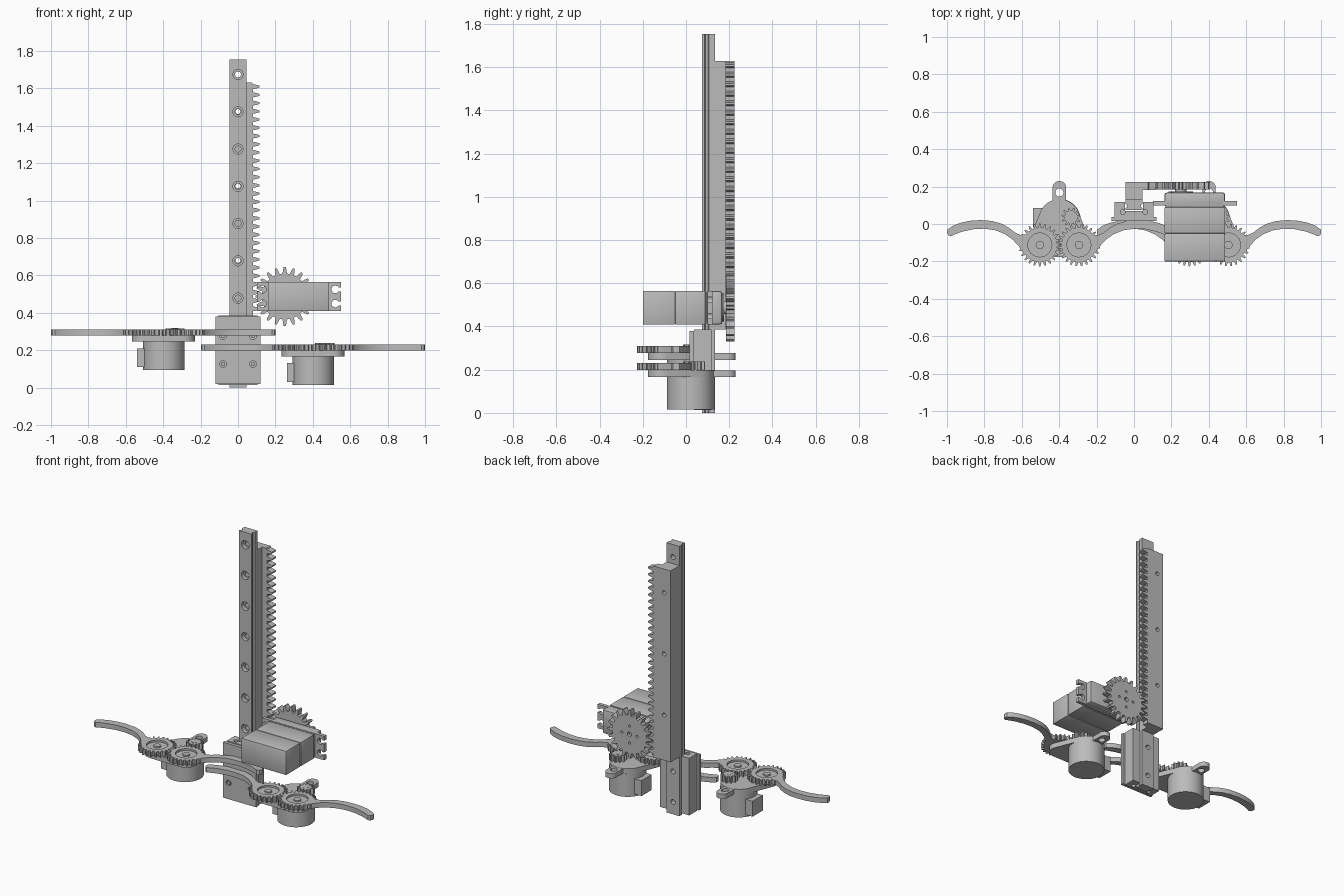
import bpy
import bmesh
from math import sin, cos, pi, radians

cube = bpy.data.objects.get("Cube")
if cube:
    bpy.data.objects.remove(cube, do_unlink=True)

grey = bpy.data.materials.new("plain grey")
grey.use_nodes = True
tone = (0.5, 0.5, 0.5, 1)
grey.diffuse_color = tone
grey.node_tree.nodes["Principled BSDF"].inputs["Base Color"].default_value = tone
parts = []


def finish(name, bm):
    bmesh.ops.recalc_face_normals(bm, faces=bm.faces)
    mesh = bpy.data.meshes.new(name)
    bm.to_mesh(mesh)
    bm.free()
    mesh.materials.append(grey)
    obj = bpy.data.objects.new(name, mesh)
    bpy.context.collection.objects.link(obj)
    parts.append(obj)
    return obj


def place(p, h, axis):
    return (p[0], p[1], h) if axis == "Z" else (p[0], h, p[1])


def prism(name, pts, lo, hi, axis="Z"):
    """Extrude a flat outline along Z (outline in x,y) or Y (outline in x,z)."""
    bm = bmesh.new()
    rings = [[bm.verts.new(place(p, h, axis)) for p in pts] for h in (lo, hi)]
    for ring in rings:
        bm.faces.new(ring)
    n = len(pts)
    for i in range(n):
        j = (i + 1) % n
        bm.faces.new((rings[0][i], rings[0][j], rings[1][j], rings[1][i]))
    return finish(name, bm)


def hull(name, pts, lo, hi):
    bm = bmesh.new()
    for p in pts:
        for h in (lo, hi):
            bm.verts.new((p[0], p[1], h))
    bmesh.ops.convex_hull(bm, input=bm.verts)
    loose = [v for v in bm.verts if not v.link_faces]
    bmesh.ops.delete(bm, geom=loose, context="VERTS")
    bmesh.ops.dissolve_limit(bm, angle_limit=0.01, verts=bm.verts, edges=bm.edges)
    return finish(name, bm)


def circle(x, y, r, n=32):
    return [(x + r * cos(2 * pi * i / n), y + r * sin(2 * pi * i / n)) for i in range(n)]


def rect(x0, x1, y0, y1):
    return [(x0, y0), (x1, y0), (x1, y1), (x0, y1)]


def gear(x, y, n, root, tip, phase=0.0):
    """Outline with tapered teeth; phase is in tooth pitches."""
    pts = []
    for i in range(n):
        for f, r in ((-0.3, root), (-0.22, (root + tip) / 2), (-0.11, tip),
                     (0.11, tip), (0.22, (root + tip) / 2), (0.3, root)):
            a = 2 * pi * (i + f + phase) / n
            pts.append((x + r * cos(a), y + r * sin(a)))
    return pts


def combine(obj, other, op="DIFFERENCE"):
    other.hide_render = True
    mod = obj.modifiers.new("combine", "BOOLEAN")
    mod.operation, mod.object, mod.solver = op, other, "EXACT"
    bpy.context.view_layer.objects.active = obj
    bpy.ops.object.modifier_apply(modifier=mod.name)
    parts.remove(other)
    bpy.data.objects.remove(other, do_unlink=True)


def drill(obj, x, y, r, lo, hi, axis="Z"):
    combine(obj, prism("cutter", circle(x, y, r, 24), lo, hi, axis))


def bevel(obj, width):
    mod = obj.modifiers.new("bevel", "BEVEL")
    mod.width, mod.segments = width, 2
    bpy.context.view_layer.objects.active = obj
    bpy.ops.object.modifier_apply(modifier=mod.name)


# Guide rail with side grooves and counterbored holes
half = [(0.046, 0.074), (0.046, 0.085), (0.037, 0.09), (0.037, 0.102),
        (0.046, 0.107), (0.046, 0.134)]
rail = prism("guide_rail", half + [(-x, y) for x, y in reversed(half)], 0, 1.755)
for k in range(9):
    z = 0.08 + 0.1992 * k
    drill(rail, 0, z, 0.016, 0, 0.2, "Y")
    drill(rail, 0, z, 0.027, 0, 0.1, "Y")

# Toothed rack on the back of the rail
pitch, axis_x, axis_z = 0.044, 0.25, 0.487
outline = [(-0.046, 1.63), (-0.046, 0.385), (0.08, 0.385)]
for k in range(-2, 26):
    z = axis_z + (k + 0.5) * pitch
    outline += [(0.08, z - 0.3 * pitch), (0.098, z - 0.22 * pitch), (0.115, z - 0.11 * pitch),
                (0.115, z + 0.11 * pitch), (0.098, z + 0.22 * pitch), (0.08, z + 0.3 * pitch)]
outline.append((0.075, 1.63))
rack = prism("toothed_rack", outline, 0.183, 0.225, "Y")
combine(rack, prism("rack_base", rect(-0.046, 0.046, 0.385, 1.63), 0.134, 0.183, "Y"), "UNION")
for z in (0.68, 1.078, 1.476):
    drill(rack, 0, z, 0.013, 0.12, 0.3, "Y")

# Sliding carriage around the rail
half = [(0.105, 0.036), (0.105, 0.117), (0.049, 0.117), (0.049, 0.07)]
carriage = prism("carriage_block", half + [(-x, y) for x, y in reversed(half)], 0.014, 0.386)
flange = prism("carriage_flange", rect(-0.12, 0.12, 0.02, 0.38), 0.016, 0.037, "Y")
for x in (-0.08, 0.08):
    drill(carriage, x * 0.74, 0.065, 0.014, 0.36, 0.5)
    drill(carriage, x * 0.74, 0.065, 0.014, -0.1, 0.04)
    for z in (0.125, 0.275):
        drill(flange, x, z, 0.018, 0, 0.03, "Y")
        prism("carriage_screw", circle(x, z, 0.011, 16), 0.018, 0.036, "Y")

# Servo that drives the rack
sx0, sx1, sz0, sz1 = 0.163, 0.487, 0.409, 0.565
for name, lo, hi in (("servo_rear_case", -0.2, -0.053), ("servo_middle_case", -0.05, 0.09)):
    bevel(prism(name, rect(sx0, sx1, sz0, sz1), lo, hi, "Y"), 0.004)
prism("servo_seam", rect(sx0 + 0.006, sx1 - 0.006, sz0 + 0.006, sz1 - 0.006), -0.06, 0.1, "Y")
bevel(prism("servo_gear_case", rect(sx0, sx1, sz0, sz1), 0.093, 0.168, "Y"), 0.012)
ears = prism("servo_ears", rect(0.102, 0.55, sz0, sz1), 0.1, 0.123, "Y")
for x, x0, x1 in ((0.132, 0.05, 0.132), (0.52, 0.52, 0.6)):
    for z in (axis_z - 0.038, axis_z + 0.038):
        drill(ears, x, z, 0.02, 0, 0.2, "Y")
        combine(ears, prism("slot", rect(x0, x1, z - 0.011, z + 0.011), 0, 0.2, "Y"))
prism("servo_boss", circle(axis_x, axis_z, 0.065), 0.16, 0.175, "Y")
prism("servo_shaft", circle(axis_x, axis_z, 0.03), 0.16, 0.19, "Y")
pinion = prism("rack_pinion", gear(axis_x, axis_z, 20, 0.123, 0.157), 0.185, 0.225, "Y")
drill(pinion, axis_x, axis_z, 0.015, 0.205, 0.3, "Y")
for x, z in circle(axis_x, axis_z, 0.055, 4):
    drill(pinion, x, z, 0.008, 0.1, 0.3, "Y")

# Outline of one curved gripper finger, relative to the gripper centre
finger = [(-0.598, -0.03), (-0.57, -0.01), (-0.53, 0.006), (-0.48, 0.017), (-0.42, 0.021),
          (-0.36, 0.016), (-0.31, 0.002), (-0.27, -0.02), (-0.235, -0.047), (-0.205, -0.06),
          (-0.17, -0.055), (-0.12, -0.11), (-0.16, -0.18), (-0.195, -0.15), (-0.22, -0.115),
          (-0.25, -0.083), (-0.29, -0.055), (-0.34, -0.034), (-0.4, -0.025), (-0.46, -0.028),
          (-0.52, -0.041), (-0.56, -0.056), (-0.58, -0.066), (-0.594, -0.06), (-0.6, -0.045)]

# Two identical motor grippers, one set lower than the other
for side, cx, top in (("right", -0.399, 0.31), ("left", 0.401, 0.23)):
    low = top - 0.032
    base = top - 0.065
    gy = -0.112
    for s, label in ((-1, "outer" if cx < 0 else "inner"), (1, "inner" if cx < 0 else "outer")):
        gx = cx + s * 0.1045
        name = f"{side}_{label}_finger"
        body = prism(name, gear(gx, gy, 24, 0.093, 0.114, 0 if s < 0 else 0.5), low, top)
        arm = prism("arm", [(cx - s * x, y) for x, y in finger], low, top)
        combine(body, arm, "UNION")
        drill(body, gx, gy, 0.064, top - 0.012, top + 0.1)
        prism(f"{name}_screw", circle(gx, gy, 0.022, 20), low, top - 0.003)

    # Mounting plate with a rear tab
    pts = circle(cx - 0.1045, gy, 0.064) + circle(cx + 0.1045, gy, 0.064) + circle(cx, 0.023, 0.11)
    hull(f"{side}_mount_plate", pts, base, low)
    tab = hull(f"{side}_mount_tab", circle(cx, 0.194, 0.036) + circle(cx, 0.09, 0.036),
               base + 0.001, low - 0.001)
    drill(tab, cx, 0.168, 0.022, 0, 1)

    # Motor, terminal box and drive pinion
    motor = prism(f"{side}_motor", circle(cx + 0.002, 0.023, 0.111, 48), base - 0.15, base)
    prism(f"{side}_motor_box", rect(cx - 0.14, cx - 0.05, -0.02, 0.085), base - 0.135, base - 0.035)
    prism(f"{side}_motor_shaft", circle(cx + 0.062, 0.037, 0.018), base, top + 0.008)
    prism(f"{side}_motor_pinion", gear(cx + 0.062, 0.037, 11, 0.035, 0.052, 0.2),
          low - 0.004, top + 0.007)

# Smooth the round walls and keep crisp edges
bpy.ops.object.select_all(action="DESELECT")
for obj in parts:
    obj.select_set(True)
bpy.context.view_layer.objects.active = rail
bpy.ops.object.shade_smooth_by_angle(angle=radians(25))
